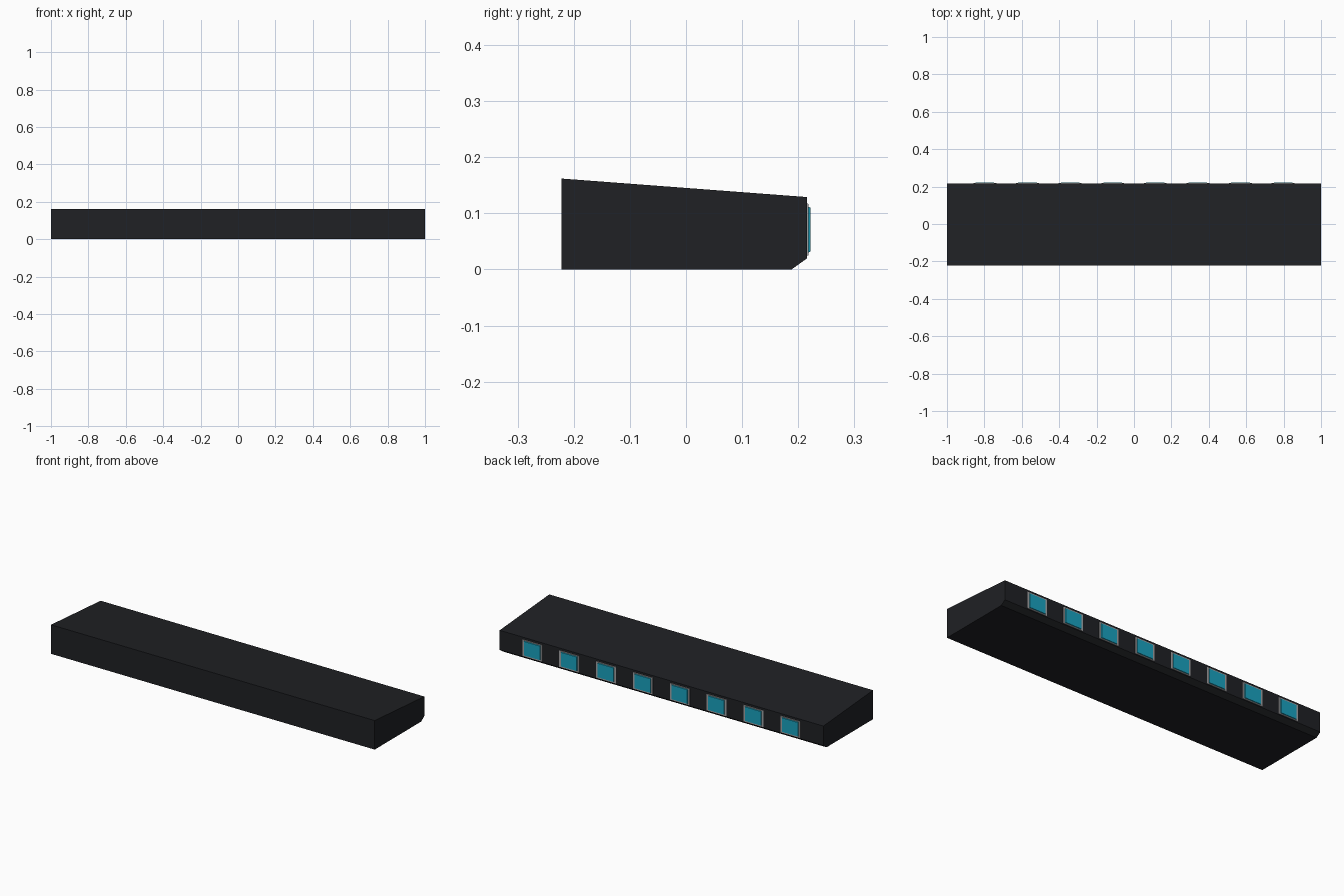
import bpy, bmesh

if "Cube" in bpy.data.objects:
    bpy.data.objects.remove(bpy.data.objects["Cube"])


def material(name, rgb):
    m = bpy.data.materials.new(name)
    m.diffuse_color = (*rgb, 1)
    m.use_nodes = True
    m.node_tree.nodes["Principled BSDF"].inputs["Base Color"].default_value = m.diffuse_color
    return m


def finish(name, bm, mat):
    bmesh.ops.recalc_face_normals(bm, faces=bm.faces)
    mesh = bpy.data.meshes.new(name)
    bm.to_mesh(mesh)
    bm.free()
    mesh.materials.append(mat)
    ob = bpy.data.objects.new(name, mesh)
    bpy.context.collection.objects.link(ob)
    return ob


def plate(name, x, z, width, height, y0, y1, inset, mat):
    """Thin block on the back face whose outer side is inset by a small chamfer."""
    bm = bmesh.new()
    rings = []
    for y, d in ((y0, 0), (y1, inset)):
        w, h = width / 2 - d, height / 2 - d
        rings.append([bm.verts.new((x + sx * w, y, z + sz * h))
                      for sx, sz in ((-1, -1), (1, -1), (1, 1), (-1, 1))])
    a, b = rings
    bm.faces.new(a)
    bm.faces.new(b)
    for i in range(4):
        j = (i + 1) % 4
        bm.faces.new((a[i], a[j], b[j], b[i]))
    return finish(name, bm, mat)


dark = material("dark_casing", (0.014, 0.015, 0.018))
metal = material("frame_grey", (0.36, 0.36, 0.37))
cyan = material("cyan", (0.01, 0.36, 0.52))

# Wedge casing: side profile extruded along x
profile = [(-0.222, 0), (0.188, 0), (0.216, 0.02), (0.216, 0.129), (-0.222, 0.162)]
bm = bmesh.new()
side = bm.faces.new([bm.verts.new((-1, y, z)) for y, z in profile])
ext = bmesh.ops.extrude_face_region(bm, geom=[side], use_keep_orig=True)
bmesh.ops.translate(bm, vec=(2, 0, 0),
                    verts=[v for v in ext["geom"] if isinstance(v, bmesh.types.BMVert)])
finish("casing", bm, dark)

# Row of eight framed windows on the back
for i in range(8):
    x = (i - 3.5) * 0.2277
    plate(f"window_frame_{i + 1}", x, 0.071, 0.124, 0.094, 0.21, 0.2185, 0.001, metal)
    plate(f"window_{i + 1}", x, 0.071, 0.104, 0.084, 0.215, 0.222, 0.003, cyan)
